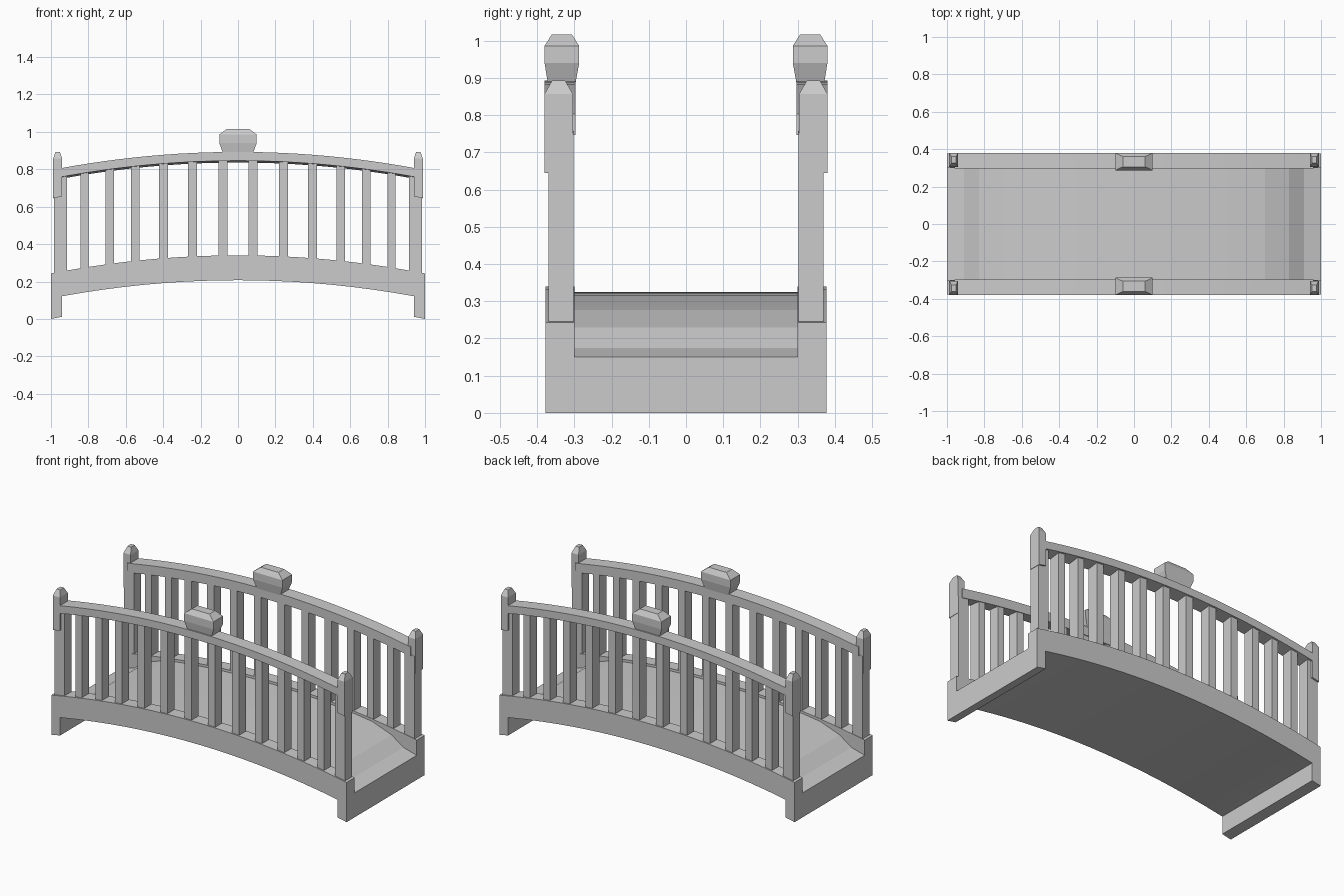
import bpy, bmesh

if "Cube" in bpy.data.objects:
    bpy.data.objects.remove(bpy.data.objects["Cube"])

def loft(name, rings, mirror=(False, False, False)):
    """Skin equal-length rings of points into a closed solid, optionally mirrored."""
    bm = bmesh.new()
    vs = [[bm.verts.new(p) for p in r] for r in rings]
    n = len(rings[0])
    for a, b in zip(vs, vs[1:]):
        for i in range(n):
            j = (i + 1) % n
            bm.faces.new((a[i], a[j], b[j], b[i]))
    bm.faces.new(vs[0])
    bm.faces.new(vs[-1])
    bmesh.ops.remove_doubles(bm, verts=bm.verts[:], dist=1e-5)
    bmesh.ops.dissolve_degenerate(bm, dist=1e-5, edges=bm.edges[:])
    bmesh.ops.recalc_face_normals(bm, faces=bm.faces[:])
    me = bpy.data.meshes.new(name)
    bm.to_mesh(me)
    bm.free()
    ob = bpy.data.objects.new(name, me)
    bpy.context.collection.objects.link(ob)
    if any(mirror):
        m = ob.modifiers.new("mirror", 'MIRROR')
        m.use_axis = mirror
        m.use_mirror_merge = False
    return ob

def rect(x0, x1, y0, y1, z):
    zs = z if isinstance(z, tuple) else (z, z)   # heights at x0 and x1
    return [(x0, y0, zs[0]), (x1, y0, zs[1]), (x1, y1, zs[1]), (x0, y1, zs[0])]

def arch(crown, x):
    return crown - 0.097 * x * x

def deck_z(x):
    x = abs(x)
    pts = [(0.7, 0.277), (0.83, 0.23), (0.91, 0.175), (1.0, 0.15)]
    if x <= 0.7:
        return arch(0.325, x)
    for (xa, za), (xb, zb) in zip(pts, pts[1:]):
        if x <= xb + 1e-6:
            return za + (zb - za) * (x - xa) / (xb - xa)

# Arched deck with raised side girders and end feet, one solid
half = [(0.1 * i, None) for i in range(1, 9)] + [
    (0.83, None), (0.91, None), (0.94, None), (0.94, 0.012), (1.0, 0.0)]
stations = [(-x, b) for x, b in reversed(half)] + [(0, None)] + half
rings = []
for x, b in stations:
    bot = arch(0.207, x) if b is None else b
    top, dk = arch(0.34, x), deck_z(x)
    rings.append([(x, y, z) for y, z in (
        (-0.378, bot), (-0.378, top), (-0.30, top), (-0.30, dk),
        (0.30, dk), (0.30, top), (0.378, top), (0.378, bot))])
loft("bridge_deck", rings)

# Curved handrails
rings = []
for i in range(-12, 13):
    x = 0.96 * i / 12
    rings.append([(x, y, arch(c, x)) for y, c in (
        (-0.38, 0.846), (-0.38, 0.893), (-0.297, 0.893), (-0.297, 0.836))])
loft("handrail", rings, (False, True, False))

# Balusters
for i, x in enumerate((0.08, 0.243, 0.398, 0.55, 0.685, 0.82)):
    w = 0.025 - 0.004 * x
    loft(f"baluster_{i + 1}", [
        rect(x - w, x + w, -0.37, -0.302, arch(0.335, x)),
        rect(x - w, x + w, -0.37, -0.302, arch(0.85, x))], (True, True, False))

# End posts and their tapered caps
loft("end_post", [rect(0.915, 0.985, -0.37, -0.302, 0.235),
                  rect(0.915, 0.985, -0.37, -0.302, (0.77, 0.75))],
     (True, True, False))
loft("post_cap", [rect(0.94, 0.988, -0.38, -0.304, (0.655, 0.645)),
                  rect(0.94, 0.988, -0.38, -0.304, 0.857),
                  rect(0.952, 0.976, -0.36, -0.325, 0.893)],
     (True, True, False))

# Faceted ornaments at the middle of the rails
loft("rail_ornament", [rect(-0.08, 0.08, -0.371, -0.297, 0.885),
                       rect(-0.1, 0.1, -0.38, -0.287, 0.94),
                       rect(-0.1, 0.1, -0.38, -0.287, 0.986),
                       rect(-0.06, 0.06, -0.361, -0.306, 1.016)],
     (False, True, False))
